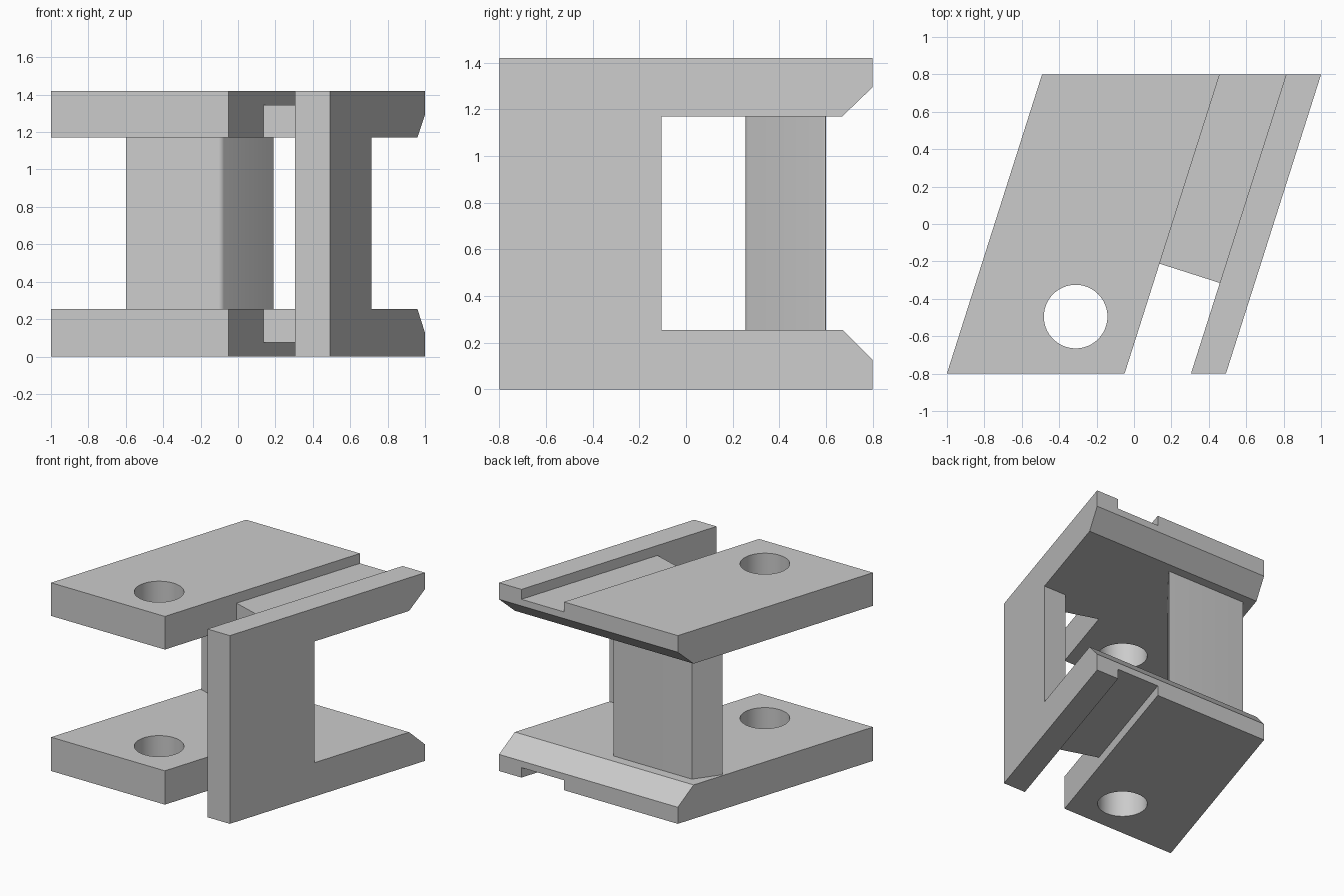
import bpy, bmesh, math

if "Cube" in bpy.data.objects:
    bpy.data.objects.remove(bpy.data.objects["Cube"], do_unlink=True)

SKEW = 0.318                      # sideways lean of the plan per unit of depth
HEIGHT, LOW, HIGH = 1.42, 0.255, 1.17
LEFT, RIGHT = -0.746, 0.746       # lean-corrected sides
SLOT_L, SLOT_R = 0.204, 0.559

grey = bpy.data.materials.new("plain grey")
grey.use_nodes = True
grey.diffuse_color = (0.6, 0.6, 0.6, 1)
grey.node_tree.nodes["Principled BSDF"].inputs["Base Color"].default_value = (0.6, 0.6, 0.6, 1)


def prism(name, points, start, end, place):
    """Extrude an outline from start to end; place maps (point, t) to space."""
    bm = bmesh.new()
    a = [bm.verts.new(place(p, start)) for p in points]
    b = [bm.verts.new(place(p, end)) for p in points]
    bm.faces.new(a)
    bm.faces.new(b)
    for i in range(len(points)):
        j = (i + 1) % len(points)
        bm.faces.new((a[i], a[j], b[j], b[i]))
    bmesh.ops.recalc_face_normals(bm, faces=bm.faces)
    mesh = bpy.data.meshes.new(name)
    bm.to_mesh(mesh)
    bm.free()
    mesh.materials.append(grey)
    obj = bpy.data.objects.new(name, mesh)
    bpy.context.collection.objects.link(obj)
    return obj


def across(p, t):                 # side outline (y, z), extruded sideways
    return (t + SKEW * p[0], p[0], p[1])


def leaning(p, t):                # leaning plan (u, y), extruded upward
    return (p[0] + SKEW * p[1], p[1], t)


def upright(p, t):                # true plan (x, y), extruded upward
    return (p[0], p[1], t)


def activate(obj):
    bpy.ops.object.select_all(action='DESELECT')
    obj.select_set(True)
    bpy.context.view_layer.objects.active = obj


def cut(target, cutter):
    cutter.hide_render = True
    mod = target.modifiers.new("cut", 'BOOLEAN')
    mod.operation, mod.solver, mod.object = 'DIFFERENCE', 'EXACT', cutter
    activate(target)
    bpy.ops.object.modifier_apply(modifier=mod.name)
    bpy.data.objects.remove(cutter, do_unlink=True)


# Frame: C-shaped side outline with bevelled rear lips
lower = [(-0.8, 0), (0.8, 0), (0.8, 0.125), (0.67, LOW), (-0.105, LOW)]
upper = [(y, HEIGHT - z if z != LOW else HIGH) for y, z in reversed(lower)]
frame = prism("frame", lower + upper, LEFT, RIGHT, across)

# Open space between the plates, leaving the side wall
space = [(LEFT - 0.2, -1), (SLOT_R, -1), (SLOT_R, 0), (LEFT - 0.2, 0)]
cut(frame, prism("space_cutter", space, LOW, HIGH, leaning))

# Slot through both plates, with a square end
slot = [(SLOT_L, -1), (SLOT_R, -1), (SLOT_R, -0.315), (SLOT_L, -0.212)]
cut(frame, prism("slot_cutter", slot, -0.1, HEIGHT + 0.1, leaning))

# Shallow grooves on the outer faces of the plates
groove = [(SLOT_L, -1), (SLOT_R, -1), (SLOT_R, 1), (SLOT_L, 1)]
for z0, z1 in ((-0.1, 0.075), (HEIGHT - 0.075, HEIGHT + 0.1)):
    cut(frame, prism("groove_cutter", groove, z0, z1, leaning))

# Round hole through both plates
angles = [math.tau * i / 64 for i in range(64)]
hole = [(-0.312 + 0.17 * math.cos(a), -0.495 + 0.17 * math.sin(a)) for a in angles]
cut(frame, prism("hole_cutter", hole, -0.1, HEIGHT + 0.1, upright))

# Post joining the plates, with two rounded corners
outline = [(-0.6, 0.42), (-0.09, 0.25), (0.194, 0.6), (-0.47, 0.6)]
post = prism("post", outline, LOW - 0.01, HIGH + 0.01, upright)
bm = bmesh.new()
bm.from_mesh(post.data)
for corner, radius in ((outline[1], 0.022), (outline[2], 0.012)):
    edges = [e for e in bm.edges
             if all(math.dist(v.co[:2], corner) < 0.001 for v in e.verts)]
    bmesh.ops.bevel(bm, geom=edges, offset=radius, segments=6, profile=0.5, affect='EDGES')
bm.to_mesh(post.data)
bm.free()

for obj in (frame, post):
    activate(obj)
    bpy.ops.object.shade_smooth_by_angle(angle=math.radians(25))
